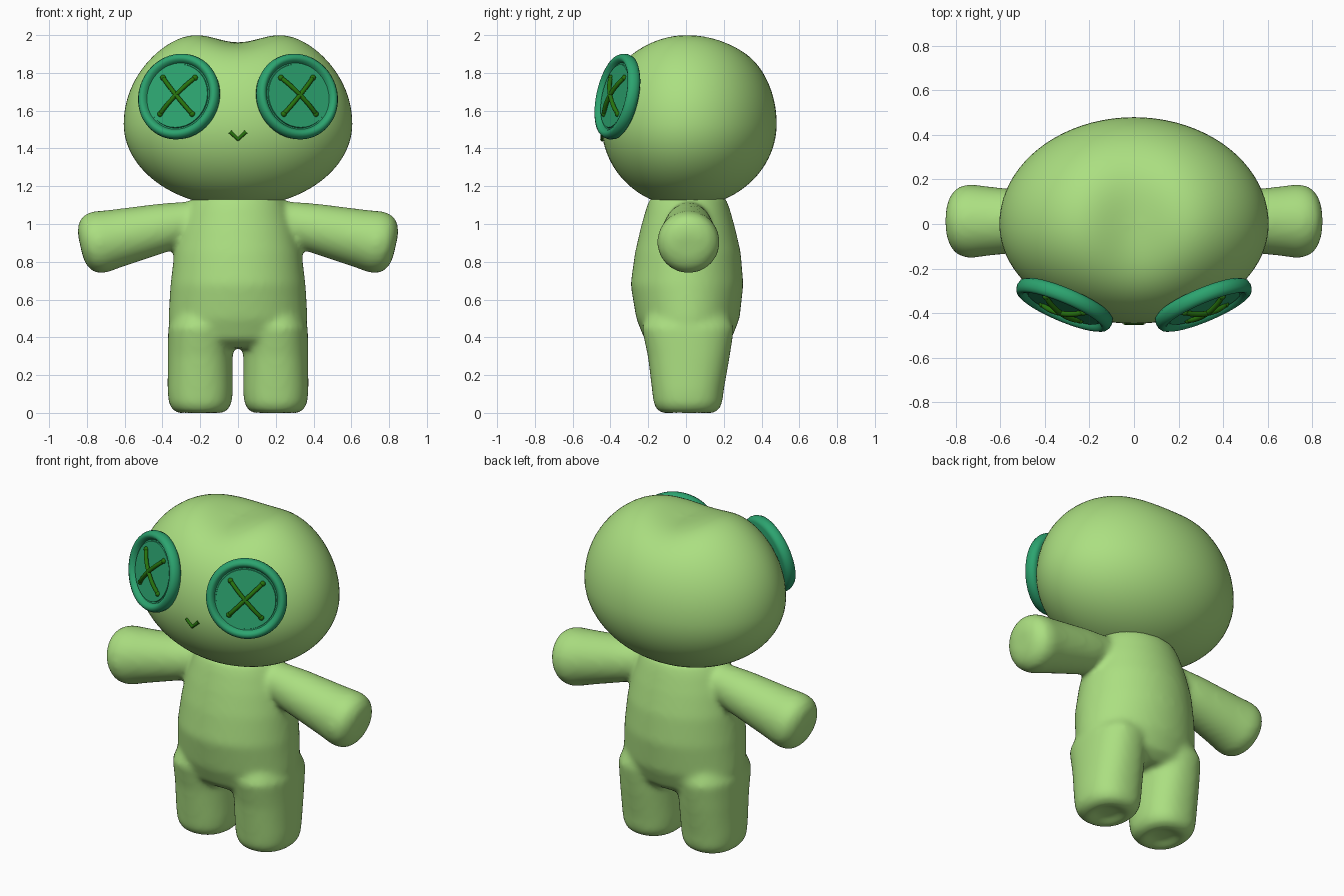
import bpy, bmesh, math
from mathutils import Matrix, Vector

cube = bpy.data.objects.get("Cube")
if cube:
    bpy.data.objects.remove(cube, do_unlink=True)


def material(name, rgb):
    mat = bpy.data.materials.new(name)
    mat.use_nodes = True
    mat.diffuse_color = (*rgb, 1)
    mat.node_tree.nodes["Principled BSDF"].inputs["Base Color"].default_value = (*rgb, 1)
    return mat


SKIN = material("light green fabric", (0.41, 0.74, 0.22))
BUTTON = material("teal button", (0.025, 0.37, 0.16))
THREAD = material("dark green thread", (0.02, 0.17, 0.004))


def link(name, data, mat, matrix=Matrix()):
    obj = bpy.data.objects.new(name, data)
    bpy.context.collection.objects.link(obj)
    data.materials.append(mat)
    obj.matrix_world = matrix
    return obj


def mesh_object(name, bm, mat, matrix=Matrix()):
    bmesh.ops.recalc_face_normals(bm, faces=bm.faces)
    mesh = bpy.data.meshes.new(name)
    bm.to_mesh(mesh)
    bm.free()
    mesh.shade_smooth()
    mesh.set_sharp_from_angle(angle=math.radians(50))
    return link(name, mesh, mat, matrix)


def loft(bm, rings, matrix=Matrix(), power=2.0, sides=48):
    """Capped tube through rings of (height, x radius, y centre, y radius)."""
    def point(ring, i):
        h, rx, cy, ry = ring
        c, s = math.cos(math.tau * i / sides), math.sin(math.tau * i / sides)
        k = (abs(c) ** power + abs(s) ** power) ** (-1 / power)
        return matrix @ Vector((rx * c * k, cy + ry * s * k, h))
    loops = [[bm.verts.new(point(r, i)) for i in range(sides)] for r in rings]
    for a, b in zip(loops, loops[1:]):
        for i in range(sides):
            j = (i + 1) % sides
            bm.faces.new((a[i], a[j], b[j], b[i]))
    bm.faces.new(loops[0][::-1])
    bm.faces.new(loops[-1])


def thread(name, paths, radius, matrix=Matrix(), kind='NURBS'):
    curve = bpy.data.curves.new(name, 'CURVE')
    curve.dimensions = '3D'
    curve.bevel_depth = radius
    curve.bevel_resolution = 3
    curve.use_fill_caps = True
    for path in paths:
        spline = curve.splines.new(kind)
        spline.points.add(len(path) - 1)
        for p, co in zip(spline.points, path):
            p.co = (*co, 1)
        if kind == 'NURBS':
            spline.use_endpoint_u = True
            spline.order_u = 4
    return link(name, curve, THREAD, matrix)


# Body: torso, legs and arms fused into one soft shape
bm = bmesh.new()
loft(bm, [(0.345, 0.27, 0.01, 0.17), (0.39, 0.35, 0.01, 0.23),
          (0.5, 0.369, 0.01, 0.274), (0.68, 0.358, 0.005, 0.299),
          (0.85, 0.337, 0.01, 0.28), (0.98, 0.305, 0.01, 0.25),
          (1.08, 0.27, 0.01, 0.222), (1.14, 0.24, 0.01, 0.2)])
for side in (-1, 1):
    loft(bm, [(0.022, 0.05, 0.01, 0.05), (-0.004, 0.1, 0.01, 0.12),
              (0.01, 0.142, 0.01, 0.16), (0.05, 0.167, 0.01, 0.182),
              (0.12, 0.173, 0.01, 0.19), (0.3, 0.172, 0.015, 0.217),
              (0.45, 0.17, 0.01, 0.245), (0.55, 0.12, 0.01, 0.2)],
         Matrix.Translation((side * 0.2, 0, 0)), 2.3)
    aim = Vector((side * 0.97, 0, -0.22)).to_track_quat('Z', 'Y')
    arm_frame = Matrix.Translation((side * 0.2, 0.013, 1.025)) @ aim.to_matrix().to_4x4()
    loft(bm, [(t, r, 0, r) for t, r in
              ((0, 0.1), (0.2, 0.13), (0.45, 0.154), (0.55, 0.167),
               (0.6, 0.157), (0.635, 0.12), (0.65, 0.07))], arm_frame)
body = mesh_object("body", bm, SKIN)
remesh = body.modifiers.new("fuse", 'REMESH')
remesh.mode = 'VOXEL'
remesh.voxel_size = 0.015
remesh.use_smooth_shade = True
soften = body.modifiers.new("soften", 'SMOOTH')
soften.factor = 0.5
soften.iterations = 16

# Head: wide egg with a dip in the crown
bm = bmesh.new()
bmesh.ops.create_uvsphere(bm, u_segments=80, v_segments=56, radius=1)
for v in bm.verts:
    x, y, z = v.co
    x *= 0.605
    y *= 0.48 if y > 0 else 0.448
    dip = 0.105 * max(z, 0) * math.exp(-(x / 0.2) ** 2 - ((y + 0.02) / 0.35) ** 2)
    v.co = (x, y, 1.53 + z * (0.535 if z > 0 else 0.44) - dip)
mesh_object("head", bm, SKIN)

# Button eyes with cross stitches
for side, label in ((-1, "right"), (1, "left")):
    aim = Vector((side * 0.38, -0.9, 0.2)).to_track_quat('Z', 'Y')
    frame = Matrix.Translation((side * 0.313, -0.364, 1.675)) @ aim.to_matrix().to_4x4()
    bm = bmesh.new()
    loft(bm, [(h, r, 0, r) for r, h in
              ((0.17, 0.017), (0.172, 0.01), (0.179, 0.01), (0.184, 0.02),
               (0.193, 0.031), (0.205, 0.035), (0.219, 0.029), (0.228, 0.014),
               (0.231, -0.004), (0.226, -0.024), (0.21, -0.035))], sides=64)
    mesh_object(label + "_button_eye", bm, BUTTON, frame)

    a, b = 0.092, 0.098
    paths = [[(-a * s, -b, 0.016), (-a * s * 0.5, -b * 0.5, 0.05),
              (a * s * 0.5, b * 0.5, 0.05), (a * s, b, 0.016)] for s in (-1, 1)]
    thread(label + "_eye_stitch", paths, 0.012, frame)
    bm = bmesh.new()
    for path in paths:
        for end in (path[0], path[-1]):
            bmesh.ops.create_uvsphere(bm, u_segments=12, v_segments=8, radius=0.016,
                                      matrix=Matrix.Translation(end))
    mesh_object(label + "_stitch_ends", bm, THREAD, frame)

# Small stitched mouth
thread("mouth", [[(-0.042, -0.442, 1.488), (0, -0.443, 1.448), (0.042, -0.442, 1.488)]],
       0.011, kind='POLY')
